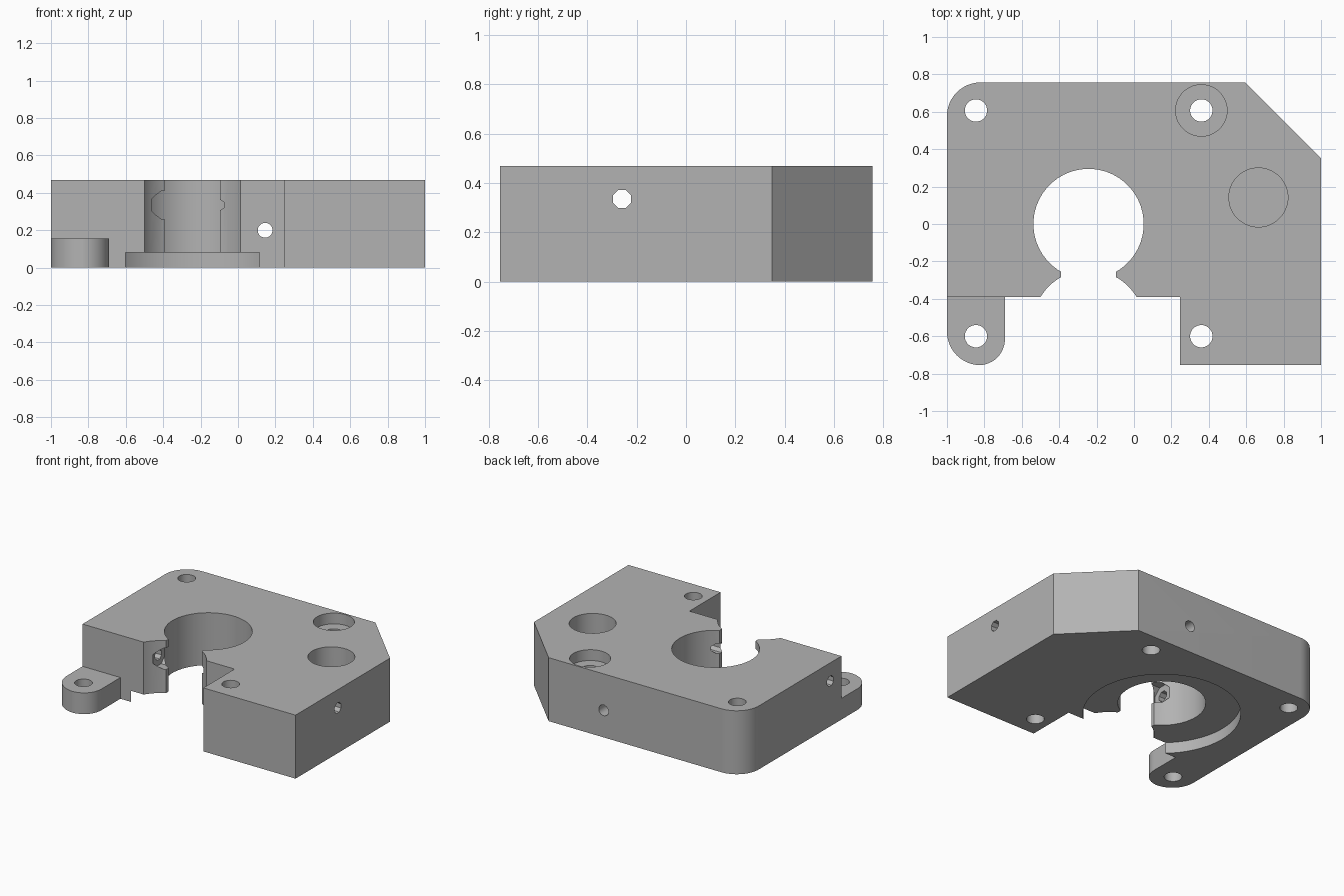
import bpy, bmesh
from math import cos, sin, pi, radians

cube = bpy.data.objects.get("Cube")
if cube:
    bpy.data.objects.remove(cube, do_unlink=True)

HEIGHT = 0.47
BORE_X = -0.243

grey = bpy.data.materials.new("plain grey")
grey.use_nodes = True
colour = (0.45, 0.45, 0.45, 1)
grey.diffuse_color = colour
grey.node_tree.nodes["Principled BSDF"].inputs["Base Color"].default_value = colour


def arc(cx, cy, r, start, end, steps=12):
    angles = [radians(start + (end - start) * i / steps) for i in range(steps + 1)]
    return [(cx + r * cos(a), cy + r * sin(a)) for a in angles]


def prism(name, outline, z0, z1, axis="z"):
    """Extrude a closed outline along an axis."""
    place = {"z": lambda a, b, c: (a, b, c),
             "y": lambda a, b, c: (a, c, b),
             "x": lambda a, b, c: (c, a, b)}[axis]
    bm = bmesh.new()
    face = bm.faces.new([bm.verts.new(place(a, b, z0)) for a, b in outline])
    top = bmesh.ops.extrude_face_region(bm, geom=[face])["geom"]
    shift = place(0, 0, z1 - z0)
    bmesh.ops.translate(bm, vec=shift, verts=[v for v in top if isinstance(v, bmesh.types.BMVert)])
    bmesh.ops.recalc_face_normals(bm, faces=bm.faces)
    mesh = bpy.data.meshes.new(name)
    bm.to_mesh(mesh)
    bm.free()
    mesh.materials.append(grey)
    obj = bpy.data.objects.new(name, mesh)
    bpy.context.collection.objects.link(obj)
    return obj


def combine(target, tool, operation):
    """Apply a boolean and discard the tool."""
    tool.hide_render = True
    mod = target.modifiers.new("boolean", "BOOLEAN")
    mod.operation, mod.solver, mod.object = operation, "EXACT", tool
    bpy.context.view_layer.objects.active = target
    bpy.ops.object.modifier_apply(modifier=mod.name)
    bpy.data.objects.remove(tool, do_unlink=True)


def drill(cx, cy, r, z0, z1, axis="z", sides=32):
    half = 180 / sides
    ring = arc(cx, cy, r, half, 360 + half, sides)[:-1]
    combine(block, prism("cutter", ring, z0, z1, axis), "DIFFERENCE")


# Main block: rounded back corner, chamfered back corner, front leg
block = prism("mount_block", [
    (-1, -0.39), (0.245, -0.39), (0.245, -0.755), (1, -0.755), (1, 0.35), (0.595, 0.757),
    *arc(-0.82, 0.577, 0.18, 90, 180)], 0, HEIGHT)

# Low rounded ear at the front
ear = prism("mounting_ear", [
    (-0.69, -0.3), (-1, -0.3),
    *arc(-0.82, -0.575, 0.18, 180, 270), *arc(-0.83, -0.615, 0.14, 270, 360)], 0, 0.157)
combine(block, ear, "UNION")

# Central bore, front throat, flared mouth and the wide recess underneath
drill(BORE_X, 0, 0.295, -0.1, 0.6, sides=48)
throat = [(-0.39, -0.34), (-0.097, -0.34), (-0.097, -0.15), (-0.39, -0.15)]
combine(block, prism("throat", throat, -0.1, 0.6), "DIFFERENCE")
drill(BORE_X, -0.545, 0.3, -0.1, 0.6, sides=48)
drill(BORE_X, 0, 0.53, -0.1, 0.082, sides=64)

# Vertical screw holes
for x, y in [(-0.845, 0.607), (0.36, 0.607), (-0.845, -0.6), (0.36, -0.6)]:
    drill(x, y, 0.06, -0.1, 0.6, sides=24)

# Shallow counterbore and deep blind pocket on top
drill(0.36, 0.607, 0.138, HEIGHT - 0.08, 0.6)
drill(0.665, 0.142, 0.158, 0.12, 0.6)

# Cross holes, with a wider seat beside the throat
drill(0.145, 0.2, 0.04, -1, 1, "y", 16)
drill(-0.26, 0.335, 0.04, -1.2, 1.2, "x", 8)
drill(-0.26, 0.335, 0.085, -0.47, -0.3, "x", 8)

# Smooth curved walls, keep edges sharp
bpy.ops.object.select_all(action="DESELECT")
block.select_set(True)
bpy.context.view_layer.objects.active = block
bpy.ops.object.shade_smooth_by_angle(angle=radians(30))
